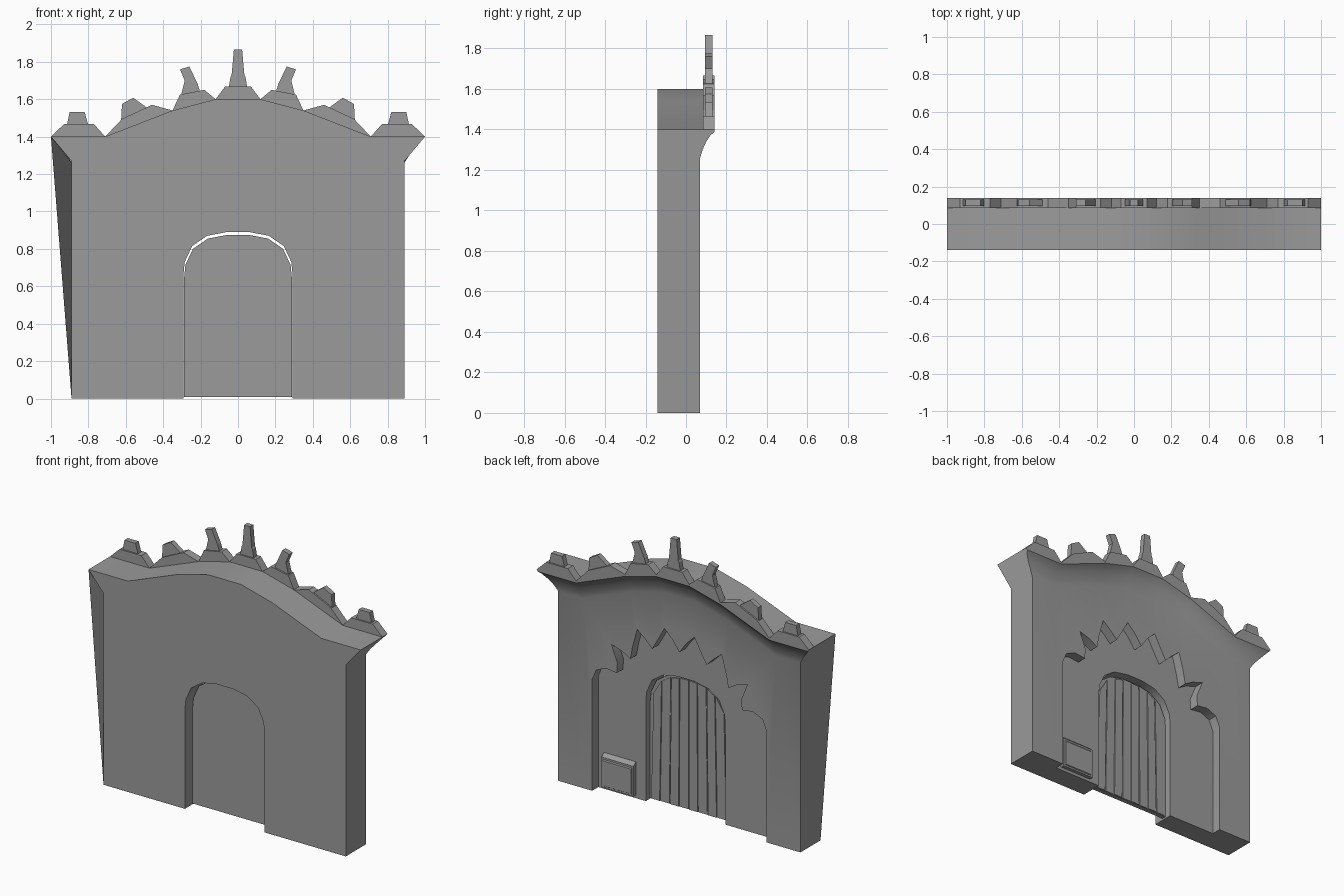
import bpy, bmesh, math

cube = bpy.data.objects.get("Cube")
if cube:
    bpy.data.objects.remove(cube, do_unlink=True)

stone = bpy.data.materials.new("grey_stone")
stone.use_nodes = True
GREY = (0.33, 0.33, 0.33, 1)
stone.diffuse_color = GREY
stone.node_tree.nodes["Principled BSDF"].inputs["Base Color"].default_value = GREY


def make_object(name, bm):
    bmesh.ops.recalc_face_normals(bm, faces=bm.faces)
    mesh = bpy.data.meshes.new(name)
    bm.to_mesh(mesh)
    bm.free()
    mesh.materials.append(stone)
    obj = bpy.data.objects.new(name, mesh)
    bpy.context.collection.objects.link(obj)
    return obj


def loft(name, rings):
    """Skin closed rings of equal length and cap both ends."""
    bm = bmesh.new()
    rows = [[bm.verts.new(p) for p in ring] for ring in rings]
    n = len(rows[0])
    for a, b in zip(rows, rows[1:]):
        for i in range(n):
            j = (i + 1) % n
            bm.faces.new((a[i], a[j], b[j], b[i]))
    bm.faces.new(rows[0])
    bm.faces.new(rows[-1])
    return make_object(name, bm)


def prism(name, outline, y0, y1):
    return loft(name, [[(x, y, z) for x, z in outline] for y in (y0, y1)])


def mirrored(half):
    """Complete an x/z outline that runs from the right foot to the middle."""
    return half + [(-x, z) for x, z in reversed(half) if x > 0]


def cut(target, cutter):
    mod = target.modifiers.new("cut", "BOOLEAN")
    mod.operation = "DIFFERENCE"
    mod.solver = "EXACT"
    mod.object = cutter
    bpy.context.view_layer.objects.active = target
    bpy.ops.object.modifier_apply(modifier=mod.name)
    bpy.data.objects.remove(cutter, do_unlink=True)


# Wall: one section swept along the arched top, with a coved cornice at the back
FRONT, BACK, CREST = -0.14, 0.07, 0.14
half_top = [(1, 1.4), (0.71, 1.4), (0.35, 1.54), (0.12, 1.6)]
cove = [(CREST, 0), (CREST, 0.012), (0.12, 0.03), (0.1, 0.06), (0.082, 0.1), (BACK, 0.14)]
rings = []
for x, top in mirrored(half_top):
    section = [(FRONT, 0), (FRONT, top - 0.13), (FRONT, top)]
    section += [(y, top - drop) for y, drop in cove] + [(BACK, 0)]
    ring = []
    for y, z in section:
        flare = max(0, min(1, 1 - (top - z) / 0.13))
        ring.append((math.copysign(0.89 + 0.11 * flare, x) if abs(x) == 1 else x, y, z))
    rings.append(ring)
wall = loft("wall", rings)

# Sunburst recess in the back and the arched doorway through the wall
RECESS = 0.005
sunburst = [(0.64, -0.1), (0.64, 0.74), (0.61, 0.81), (0.54, 0.84), (0.46, 0.83), (0.455, 0.9),
            (0.5, 1.01), (0.42, 0.985), (0.36, 0.95), (0.345, 1.03), (0.31, 1.16),
            (0.25, 1.11), (0.2, 1.06), (0.165, 1.12), (0.11, 1.22), (0.05, 1.16), (0, 1.09)]
cut(wall, prism("recess_cutter", mirrored(sunburst), RECESS, 0.3))

arch = [(0.292, 0.66), (0.285, 0.73), (0.245, 0.815), (0.165, 0.87), (0.06, 0.89)]
cut(wall, prism("doorway_cutter", mirrored([(0.292, -0.1)] + arch), -0.3, 0.3))

bpy.ops.object.select_all(action="DESELECT")
wall.select_set(True)
bpy.context.view_layer.objects.active = wall
bpy.ops.object.shade_smooth_by_angle(angle=math.radians(32))

# Door slab, set a little below the head of the arch
DOOR_BACK = -0.035
door_arch = [(x - 0.004, z - 0.015) for x, z in arch]
prism("door", mirrored([(0.288, 0.008)] + door_arch), -0.065, DOOR_BACK)


def door_height(x):
    """Height of the door's arch at a given distance from the middle."""
    points = [(0, door_arch[-1][1])] + door_arch[::-1]
    for (xa, za), (xb, zb) in zip(points, points[1:]):
        if abs(x) <= xb:
            return za + (zb - za) * (abs(x) - xa) / (xb - xa)
    return points[-1][1]


# Door planks, fanning slightly outwards to the foot
COUNT = 8
pitch = 0.56 / COUNT
for i in range(COUNT):
    left = -0.28 + i * pitch + 0.004
    right = left + pitch - 0.008
    outline = [(left * 0.995, 0.01), (right * 0.995, 0.01),
               (right * 0.93, door_height(right) - 0.01),
               (left * 0.93, door_height(left) - 0.01)]
    prism(f"door_plank_{i + 1}", outline, DOOR_BACK - 0.002, DOOR_BACK + 0.005 + 0.003 * (i % 2))

# Crest: a broad stone with a narrow peg on each, mirrored about the middle
stones = {
    "inner": ([(0.12, 1.6), (0.18, 1.65), (0.31, 1.625), (0.35, 1.54)],
              [(0.2, 1.63), (0.215, 1.68), (0.26, 1.775), (0.31, 1.76), (0.285, 1.7), (0.305, 1.62)]),
    "middle": ([(0.35, 1.54), (0.46, 1.57), (0.62, 1.495), (0.71, 1.4)],
               [(0.48, 1.55), (0.56, 1.608), (0.62, 1.575), (0.625, 1.485)]),
    "outer": ([(0.71, 1.4), (0.77, 1.467), (0.93, 1.467), (1, 1.4)],
              [(0.8, 1.46), (0.82, 1.532), (0.9, 1.532), (0.915, 1.46)]),
}
BASE, PEG = (0.085, CREST), (0.095, 0.13)
for label, (base, peg) in stones.items():
    for side, sign in (("left", 1), ("right", -1)):
        for part, shape, depth in (("stone", base, BASE), ("peg", peg, PEG)):
            prism(f"{label}_crest_{part}_{side}", [(sign * x, z) for x, z in shape], *depth)
prism("centre_crest_stone", mirrored([(0.12, 1.6), (0.07, 1.667)]), *BASE)
prism("centre_crest_peg", mirrored([(0.05, 1.66), (0.04, 1.72), (0.034, 1.73), (0.022, 1.867)]), *PEG)

# Small box beside the door with a sloping lid
def rectangle(x0, x1, z0, z1, y):
    return [(x0, y, z0), (x1, y, z0), (x1, y, z1), (x0, y, z1)]


loft("wall_box", [rectangle(0.365, 0.6, 0.02, 0.25, RECESS - 0.01),
                  rectangle(0.365, 0.6, 0.02, 0.22, 0.03)])
loft("wall_box_panel", [rectangle(0.375, 0.59, 0.03, 0.21, 0.028),
                        rectangle(0.38, 0.585, 0.035, 0.2, 0.035)])
